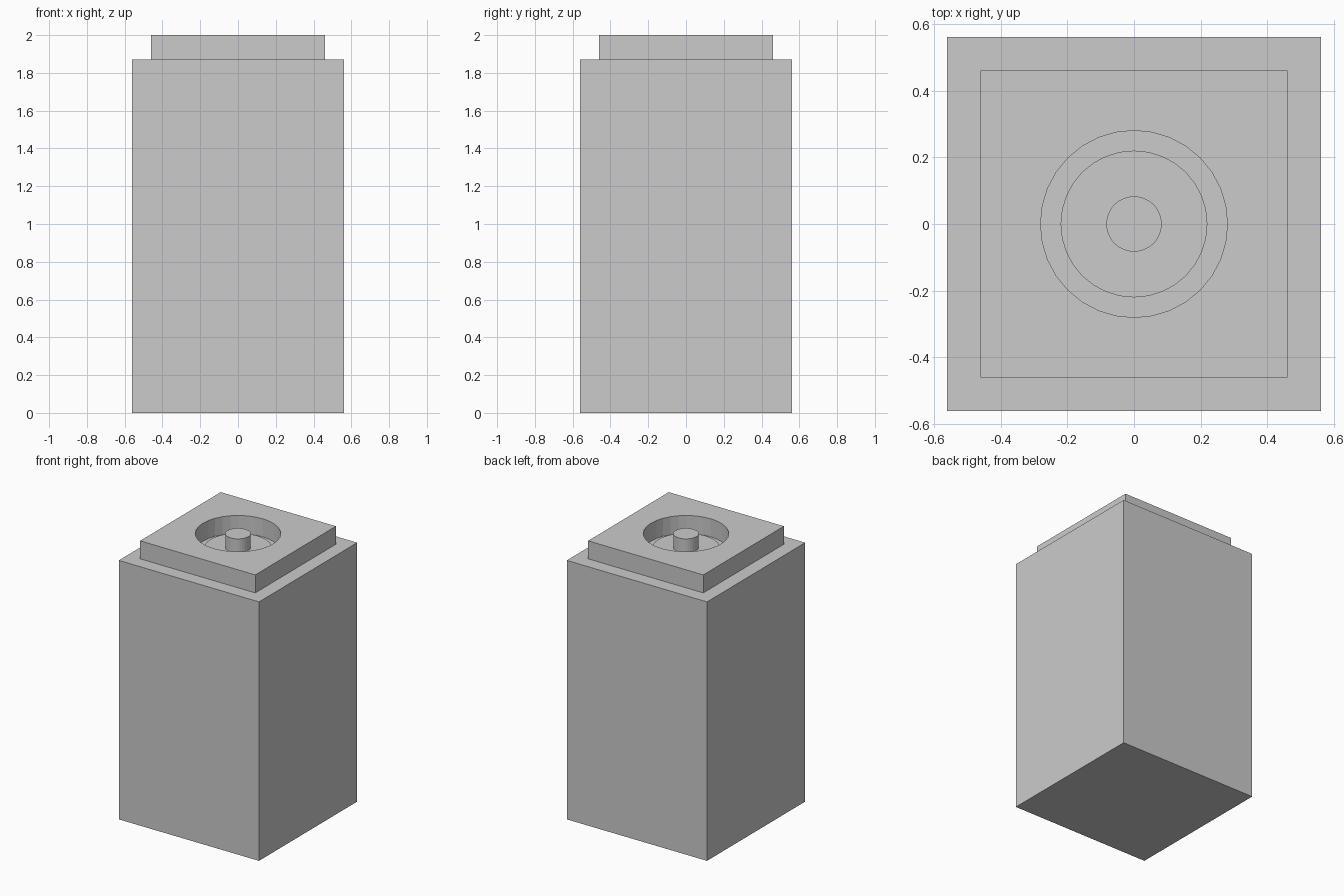
import bpy, bmesh, math

if "Cube" in bpy.data.objects:
    bpy.data.objects.remove(bpy.data.objects["Cube"])

def make(name, build):
    bm = bmesh.new()
    build(bm)
    bmesh.ops.recalc_face_normals(bm, faces=bm.faces)
    me = bpy.data.meshes.new(name)
    bm.to_mesh(me)
    bm.free()
    ob = bpy.data.objects.new(name, me)
    bpy.context.collection.objects.link(ob)
    return ob

def box(name, size, z0, z1):
    def build(bm):
        bmesh.ops.create_cube(bm, size=1)
        for v in bm.verts:
            v.co = (v.co.x * size, v.co.y * size, z0 if v.co.z < 0 else z1)
    return make(name, build)

def cylinder(name, r, z0, z1, n=32):
    def build(bm):
        bmesh.ops.create_cone(bm, cap_ends=True, segments=n, radius1=r, radius2=r, depth=z1 - z0)
        bmesh.ops.translate(bm, verts=bm.verts, vec=(0, 0, (z0 + z1) / 2))
    return make(name, build)

def cut(target, cutter):
    cutter.hide_render = True
    cutter.hide_set(True)
    m = target.modifiers.new("hole", 'BOOLEAN')
    m.operation = 'DIFFERENCE'
    m.solver = 'EXACT'
    m.object = cutter

# Tall square body
body = box("body", 1.12, 0, 1.87)

# Square cap with a round opening
cap = box("cap", 0.92, 1.87, 2.0)
cut(cap, cylinder("opening_cutter", 0.28, 1.8, 2.1))

# Low disc on the floor of the opening, with a central post
cylinder("inner_disc", 0.22, 1.87, 1.90)
cylinder("centre_post", 0.083, 1.87, 2.0)
